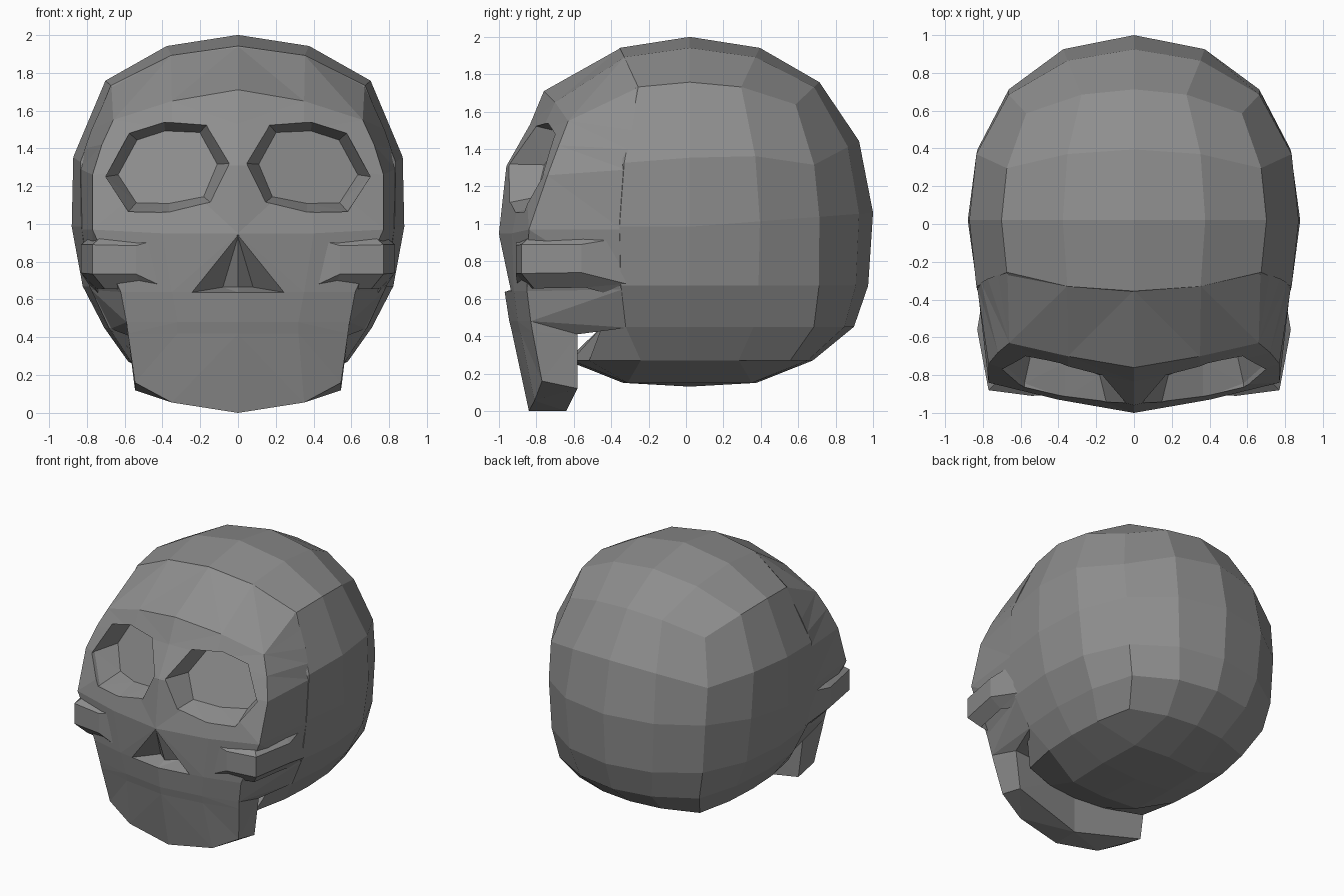
import bpy, bmesh
from math import tan, pi
from mathutils import Vector

if "Cube" in bpy.data.objects:
    bpy.data.objects.remove(bpy.data.objects["Cube"])

bone = bpy.data.materials.new("grey_bone")
bone.diffuse_color = (0.27, 0.27, 0.27, 1)
bone.use_nodes = True
bone.node_tree.nodes["Principled BSDF"].inputs["Base Color"].default_value = bone.diffuse_color


def finish(bm, name, cutter=False):
    bmesh.ops.recalc_face_normals(bm, faces=bm.faces)
    me = bpy.data.meshes.new(name)
    bm.to_mesh(me)
    bm.free()
    me.materials.append(bone)
    ob = bpy.data.objects.new(name, me)
    bpy.context.collection.objects.link(ob)
    if cutter:
        ob.hide_render = True
        ob.display_type = 'WIRE'
    return ob


def loft(name, rings, cutter=False):
    """Skin a stack of equal-sized closed rings and cap both ends."""
    bm = bmesh.new()
    loops = [[bm.verts.new(p) for p in r] for r in rings]
    n = len(loops[0])
    for a, b in zip(loops, loops[1:]):
        for i in range(n):
            j = (i + 1) % n
            bm.faces.new((a[i], a[j], b[j], b[i]))
    bm.faces.new(loops[0])
    bm.faces.new(loops[-1])
    bmesh.ops.triangulate(bm, faces=[f for f in bm.faces if len(f.verts) > 3])
    return finish(bm, name, cutter)


def hull(name, points):
    bm = bmesh.new()
    for p in points:
        bm.verts.new(p)
    res = bmesh.ops.convex_hull(bm, input=bm.verts[:])
    junk = [v for v in res['geom_interior'] if isinstance(v, bmesh.types.BMVert)]
    bmesh.ops.delete(bm, geom=junk, context='VERTS')
    return finish(bm, name, True)


# cranium: subdivided cube rounded to a ball, with one extra row low down
bm = bmesh.new()
bmesh.ops.create_cube(bm, size=2)
bmesh.ops.subdivide_edges(bm, edges=bm.edges[:], cuts=3, use_grid_fill=True)
bmesh.ops.bisect_plane(bm, geom=bm.verts[:] + bm.edges[:] + bm.faces[:],
                       plane_co=(0, 0, -.75), plane_no=(0, 0, 1))
for v in bm.verts:
    c = v.co.copy()
    u = Vector([tan(k * pi / 4) for k in c]).normalized()
    low = max(0, -u.z)
    kx = .13 + .5 * u.x ** 4 * min(1, max(0, 2.6 * u.z))
    x = .88 * u.x * (1 + kx * (1 - u.x ** 2)) * (1 - .36 * max(0, low - .36))
    base = c.z < -.99
    y = .02 + .98 * u.y * (.95 if base else 1 + .14 * low)
    if base:                                    # shallow underside
        reach = max(abs(c.x), abs(c.y))
        z = .27 if reach > .9 else .15 if reach > .3 else .13
    elif c.z < -.3:                             # level rows round the sides
        z = .67 if c.z > -.6 else .45
    else:                                       # upper rows dip to the front
        z = 1.06 + .94 * u.z * (1 + .1 * (1 - u.z ** 2))
        if c.z < .9:
            z -= .1 * (1 - max(0, u.y)) * max(0, 1 - 2 * u.z ** 2) * (.75 + 1.6 * u.z)
    if y < -.45 and z > .3:                     # flattened behind the face
        y = -.45
    v.co = (x, y, z)
finish(bm, "cranium")

# face and jaw: rows from crown to chin as centre, mid, edge, back points
rows = [
    [(0, -.35, 1.94), (.355, -.33, 1.89), (.67, -.25, 1.732), (.72, -.27, 1.62)],
    [(0, -.76, 1.71), (.35, -.70, 1.65), (.66, -.63, 1.55), (.775, -.29, 1.5)],
    [(0, -.835, 1.53), (.35, -.77, 1.5), (.72, -.68, 1.42), (.81, -.31, 1.4)],
    [(0, -.96, 1.31), (.38, -.86, 1.3), (.77, -.74, 1.26), (.833, -.32, 1.29)],
    [(0, -1, .95), (.4, -.93, .95), (.77, -.84, .97), (.828, -.34, .97)],
    [(0, -.97, .64), (.35, -.92, .64), (.62, -.85, .64), (.775, -.34, .65)],
    [(0, -.945, .48), (.32, -.9, .48), (.59, -.83, .48), (.675, -.31, .445)],
    [(0, -.93, .42), (.32, -.885, .42), (.582, -.82, .42), (.582, -.58, .41)],
    [(0, -.84, 0), (.35, -.81, .055), (.545, -.77, .16), (.545, -.58, .12)],
]
rings = []
for r in rows:
    half = r + [(0, r[3][1] - .06, r[0][2])]
    rings.append(half + [(-x, y, z) for x, y, z in reversed(half[1:-1])])
face = loft("face_and_jaw", rings)

# cutters for the eye sockets and the two halves of the nose opening
socket = [(.045, 1.32), (.16, 1.53), (.39, 1.54), (.575, 1.48),
          (.70, 1.25), (.58, 1.065), (.365, 1.06), (.135, 1.105)]


def socket_ring(side, push, scale):
    out = []
    for x, z in socket:
        y = -.97 + .36 * x + .35 * (z - 1.3) + push
        out.append((side * (.37 + (x - .37) * scale), y, 1.3 + (z - 1.3) * scale))
    return out


cutters = []
for s, tag in ((1, "left"), (-1, "right")):
    cutters.append(loft("socket_cutter_" + tag, [socket_ring(s, -.3, 1), socket_ring(s, 0, 1),
                                                 socket_ring(s, .19, .8)], True))
    rim = [(-.004, -1.0, .945), (.25, -.94, .637), (-.004, -.97, .637)]
    pts = rim + [(x, -1.15, z) for x, y, z in rim] + [(.08, -.82, .665), (-.004, -.89, .665)]
    cutters.append(hull("nose_cutter_" + tag, [(s * x, y, z) for x, y, z in pts]))
for c in cutters:
    m = face.modifiers.new(c.name, 'BOOLEAN')
    m.operation = 'DIFFERENCE'
    m.solver = 'EXACT'
    m.object = c

# cheekbones: ledges running from beside the nose back to the temples
path = [(.38, -.90, .66, .93), (.54, -.91, .735, .885), (.77, -.88, .735, .89),
        (.83, -.56, .74, .89), (.79, -.32, .68, .93)]
for s, tag in ((1, "left"), (-1, "right")):
    rings = []
    for x, y, z0, z1 in path:
        ix, iy = x + (.3 - x) * .14, y + (-.4 - y) * .14
        rings.append([(s * x, y, z0), (s * x, y, z1),
                      (s * ix, iy, z1 + .06), (s * ix, iy, z0 - .08)])
    loft("cheekbone_" + tag, rings)
